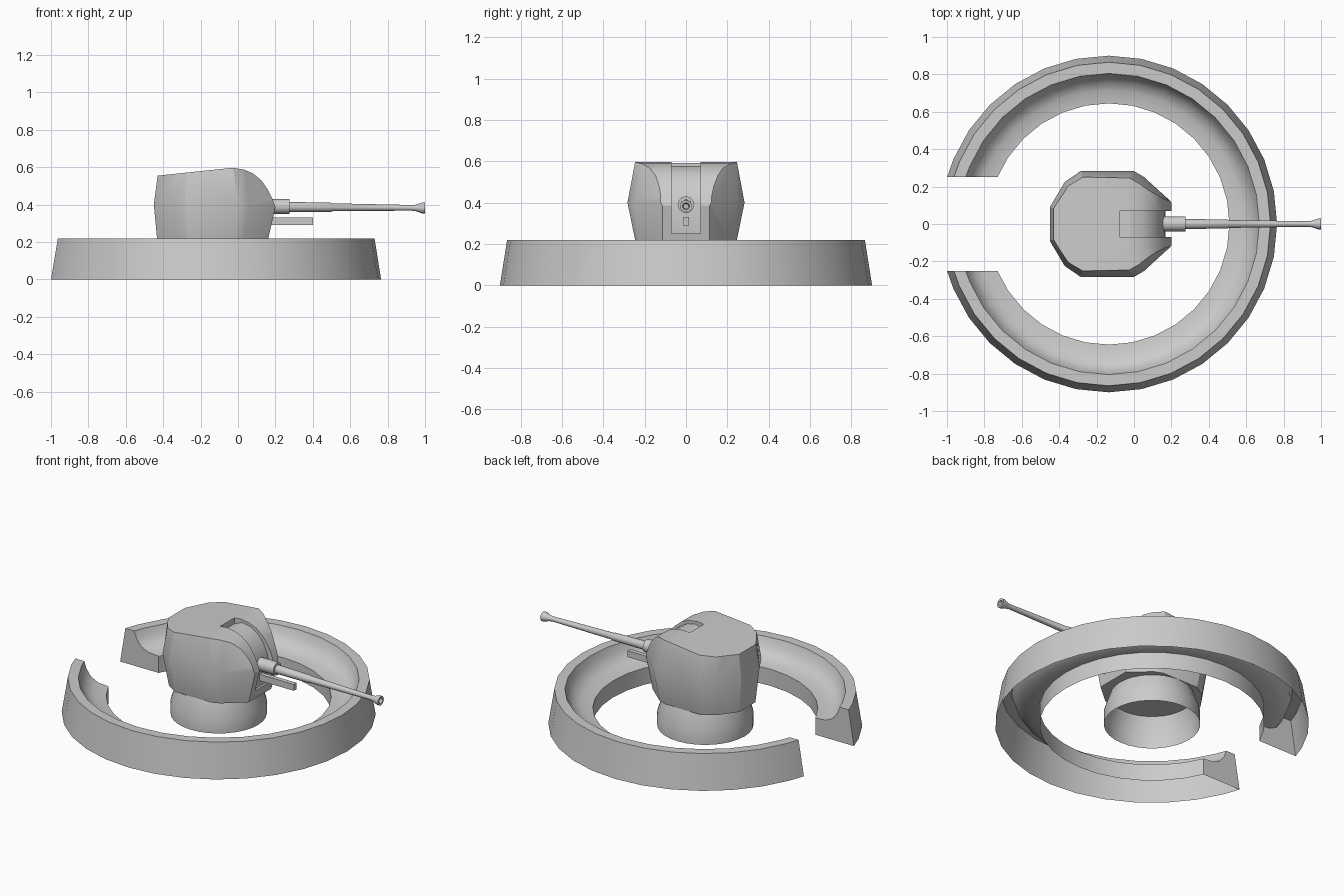
import bpy, bmesh, math

if "Cube" in bpy.data.objects:
    bpy.data.objects.remove(bpy.data.objects["Cube"])

CX = -0.135  # turning axis of ring and turret


def make(name, verts, faces, smooth=True):
    bm = bmesh.new()
    vs = [bm.verts.new(v) for v in verts]
    for f in faces:
        bm.faces.new([vs[i] for i in f])
    bmesh.ops.recalc_face_normals(bm, faces=bm.faces)
    me = bpy.data.meshes.new(name)
    bm.to_mesh(me)
    bm.free()
    ob = bpy.data.objects.new(name, me)
    bpy.context.collection.objects.link(ob)
    if smooth:
        smooth_by_angle(ob)
    return ob


def activate(ob):
    bpy.ops.object.select_all(action='DESELECT')
    ob.select_set(True)
    bpy.context.view_layer.objects.active = ob


def smooth_by_angle(ob):
    activate(ob)
    bpy.ops.object.shade_smooth_by_angle(angle=math.radians(30))


def loft(name, loops, closed=True, caps=True, smooth=True):
    n = len(loops[0])
    verts = [p for l in loops for p in l]
    faces = []
    for i in range(len(loops) - 1):
        for j in range(n if closed else n - 1):
            k = (j + 1) % n
            faces.append((i * n + j, i * n + k, i * n + n + k, i * n + n + j))
    if caps:
        faces += [tuple(range(n)), tuple(range(len(verts) - n, len(verts)))]
    return make(name, verts, faces, smooth)


def extrude_y(name, prof, w, smooth=False):
    return loft(name, [[(x, y, z) for x, z in prof] for y in (-w, w)], smooth=smooth)


def boolean(ob, cutter, op):
    m = ob.modifiers.new("cut", 'BOOLEAN')
    m.object, m.operation, m.solver = cutter, op, 'EXACT'
    activate(ob)
    bpy.ops.object.modifier_apply(modifier=m.name)
    bpy.data.objects.remove(cutter)


# Parapet ring: open underneath, gap at the rear with straight ends
prof = [(.90, 0), (.865, .22), (.805, .22), (.79, .175), (.76, .135),
        (.715, .112), (.645, .105), (.645, 0)]
step = math.radians(11.25)
loops = []
for k in range(-15, 16):
    loop = []
    for r, z in prof:
        end = math.pi - math.asin(.25 / r)
        a = end if abs(k) == 15 else min(abs(k) * step, end - .01)
        a = math.copysign(a, k)
        loop.append((CX + r * math.cos(a), r * math.sin(a), z))
    loops.append(loop)
loft("parapet_ring", loops, closed=False)

# Pedestal: open collar under the turret
loft("pedestal", [[(CX + r * math.cos(i * step), r * math.sin(i * step), z)
                   for i in range(32)]
                  for r, z in ((.276, 0), (.276, .085), (.24, .19))], caps=False)


# Turret body: stacked outlines trimmed by the side profile
def outline(half, z):
    return [(x, y, z) for x, y in half] + [(x, -y, z) for x, y in reversed(half)]


low = [(-.43, .08), (-.35, .19), (-.27, .24), (-.02, .24), (.03, .22), (.17, .10)]
mid = [(-.45, .09), (-.37, .225), (-.285, .283), (0, .283), (.055, .25), (.225, .095)]
top = [(-.42, .08), (-.345, .195), (-.27, .24), (-.03, .24), (.02, .21), (.19, .07)]
turret = loft("turret_body", [outline(low, .19), outline(mid, .40), outline(top, .63)],
              smooth=False)
side = [(-.6, .1), (-.6, .537), (-.43, .555), (-.03, .597), (.03, .588), (.08, .567),
        (.125, .53), (.16, .48), (.185, .43), (.2, .385), (.155, .19), (.14, .1)]
boolean(turret, extrude_y("trim", side, .5), 'INTERSECT')

# Gun slot with the rounded mantlet surface at its bottom
slot = [(-.075, .555), (-.02, .577), (.04, .565), (.09, .535), (.13, .485),
        (.155, .43), (.165, .37), (.155, .25), (.4, .25), (.4, .75), (-.075, .75)]
boolean(turret, extrude_y("slot", slot, .07), 'DIFFERENCE')
smooth_by_angle(turret)


# Gun parts turned about the barrel axis
def turned(name, prof, n=16):
    loft(name, [[(x, r * math.cos(2 * math.pi * i / n),
                  z + r * math.sin(2 * math.pi * i / n)) for i in range(n)]
                for x, r, z in prof])


turned("barrel_sleeve", [(.12, .04, .39), (.275, .04, .39)])
turned("gun_barrel", [(.25, .027, .388), (.5, .024, .386), (.505, .021, .386),
                      (.93, .015, .383), (.955, .018, .382), (.985, .029, .382),
                      (1.0, .029, .382), (1.0, .017, .382), (.93, .012, .382)])

# Recoil bar below the barrel
extrude_y("recoil_bar", [(.12, .29), (.40, .29), (.40, .33), (.12, .33)], .014)
